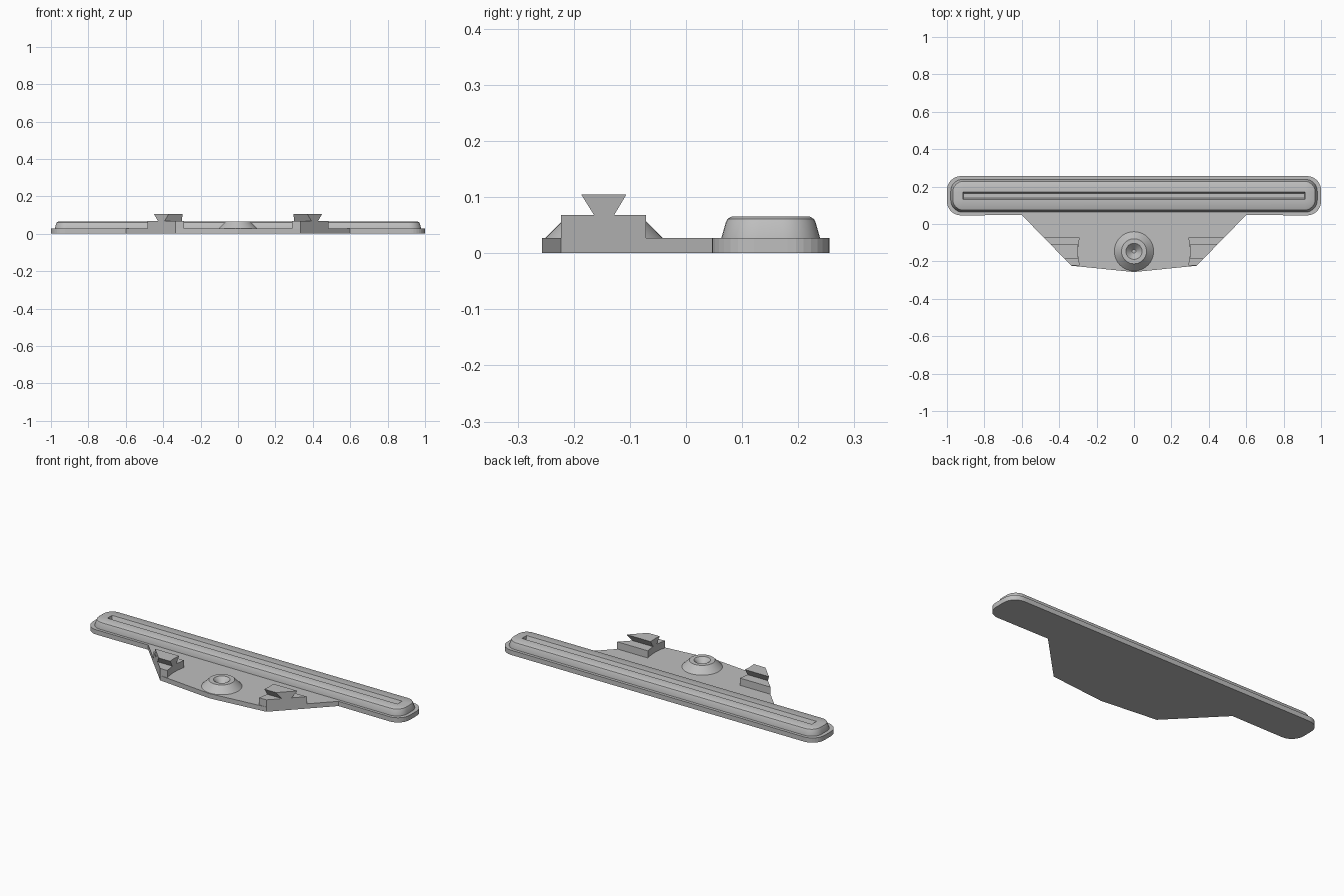
import bpy, bmesh
from math import sin, cos, pi, radians, sqrt

if "Cube" in bpy.data.objects:
    bpy.data.objects.remove(bpy.data.objects["Cube"])

GREY = (0.52, 0.52, 0.52, 1)
mat = bpy.data.materials.new("plain grey")
mat.use_nodes = True
mat.diffuse_color = GREY
mat.node_tree.nodes["Principled BSDF"].inputs["Base Color"].default_value = GREY

BASE_TOP = 0.027
BAR_Y = 0.151
HUB_Y = -0.146


def loft(name, rings, smooth=False):
    """Skin a stack of (outline, height) rings and cap both ends."""
    bm = bmesh.new()
    loops = [[bm.verts.new((x, y, z)) for x, y in pts] for pts, z in rings]
    for a, b in zip(loops, loops[1:]):
        for i in range(len(a)):
            j = (i + 1) % len(a)
            bm.faces.new((a[i], a[j], b[j], b[i]))
    bm.faces.new(loops[0][::-1])
    bm.faces.new(loops[-1])
    bmesh.ops.recalc_face_normals(bm, faces=bm.faces)
    mesh = bpy.data.meshes.new(name)
    bm.to_mesh(mesh)
    bm.free()
    mesh.materials.append(mat)
    obj = bpy.data.objects.new(name, mesh)
    bpy.context.collection.objects.link(obj)
    if smooth:
        bpy.ops.object.select_all(action='DESELECT')
        obj.select_set(True)
        bpy.context.view_layer.objects.active = obj
        bpy.ops.object.shade_smooth_by_angle(angle=radians(30))
    return obj


def rounded_bar(hx, hy, r, n=8):
    """Rounded rectangle, counter-clockwise from the front +x corner."""
    pts = []
    for k, (sx, sy) in enumerate([(1, -1), (1, 1), (-1, 1), (-1, -1)]):
        for i in range(n + 1):
            a = (k - 1 + i / n) * pi / 2
            pts.append((sx * (hx - r) + r * cos(a), BAR_Y + sy * (hy - r) + r * sin(a)))
    return pts


def circle(r, n=40):
    return [(r * cos(2 * pi * i / n), HUB_Y + r * sin(2 * pi * i / n)) for i in range(n)]


# Base plate: rounded bar with a tapered tongue at the front
tongue = [(-0.6, 0.048), (-0.335, -0.223), (0, -0.257), (0.335, -0.223), (0.6, 0.048)]
plate = rounded_bar(1.0, 0.105, 0.075) + tongue
loft("base_plate", [(plate, 0), (plate, BASE_TOP)])

# Raised bar with softened top edge and a long recessed slot
loft("raised_bar", [
    (rounded_bar(0.980, 0.088, 0.065), 0.02),
    (rounded_bar(0.980, 0.088, 0.065), BASE_TOP),
    (rounded_bar(0.972, 0.080, 0.060), 0.055),
    (rounded_bar(0.969, 0.077, 0.057), 0.061),
    (rounded_bar(0.962, 0.070, 0.051), 0.065),
    (rounded_bar(0.915, 0.021, 0.002), 0.065),
    (rounded_bar(0.912, 0.013, 0.002), 0.045),
], smooth=True)

# Conical boss with a countersunk hole
loft("conical_boss", [
    (circle(0.105), 0.02), (circle(0.105), BASE_TOP), (circle(0.067), 0.065),
    (circle(0.043), 0.065), (circle(0.010), 0.030),
], smooth=True)


def clip_outline(side, y0, y1, n=8):
    """Inner edge is an arc around the boss, outer edge follows the tongue."""
    edge = lambda y: 0.335 + (y + 0.223) * 0.265 / 0.271
    ys = [y0 + (y1 - y0) * i / n for i in range(n + 1)]
    pts = [(sqrt(0.3 ** 2 - (y - HUB_Y) ** 2), y) for y in ys]
    pts += [(edge(y1), y1), (edge(y0), y0)]
    return [(side * x, y) for x, y in pts]


# Clip blocks, each topped by a dovetail rail
for side, label in ((1, "left"), (-1, "right")):
    block = clip_outline(side, -0.223, -0.071)
    waist = clip_outline(side, -0.164, -0.128)
    crown = clip_outline(side, -0.187, -0.106)
    loft(label + "_clip", [(block, BASE_TOP - 0.005), (block, 0.068),
                           (waist, 0.068), (crown, 0.105)])
